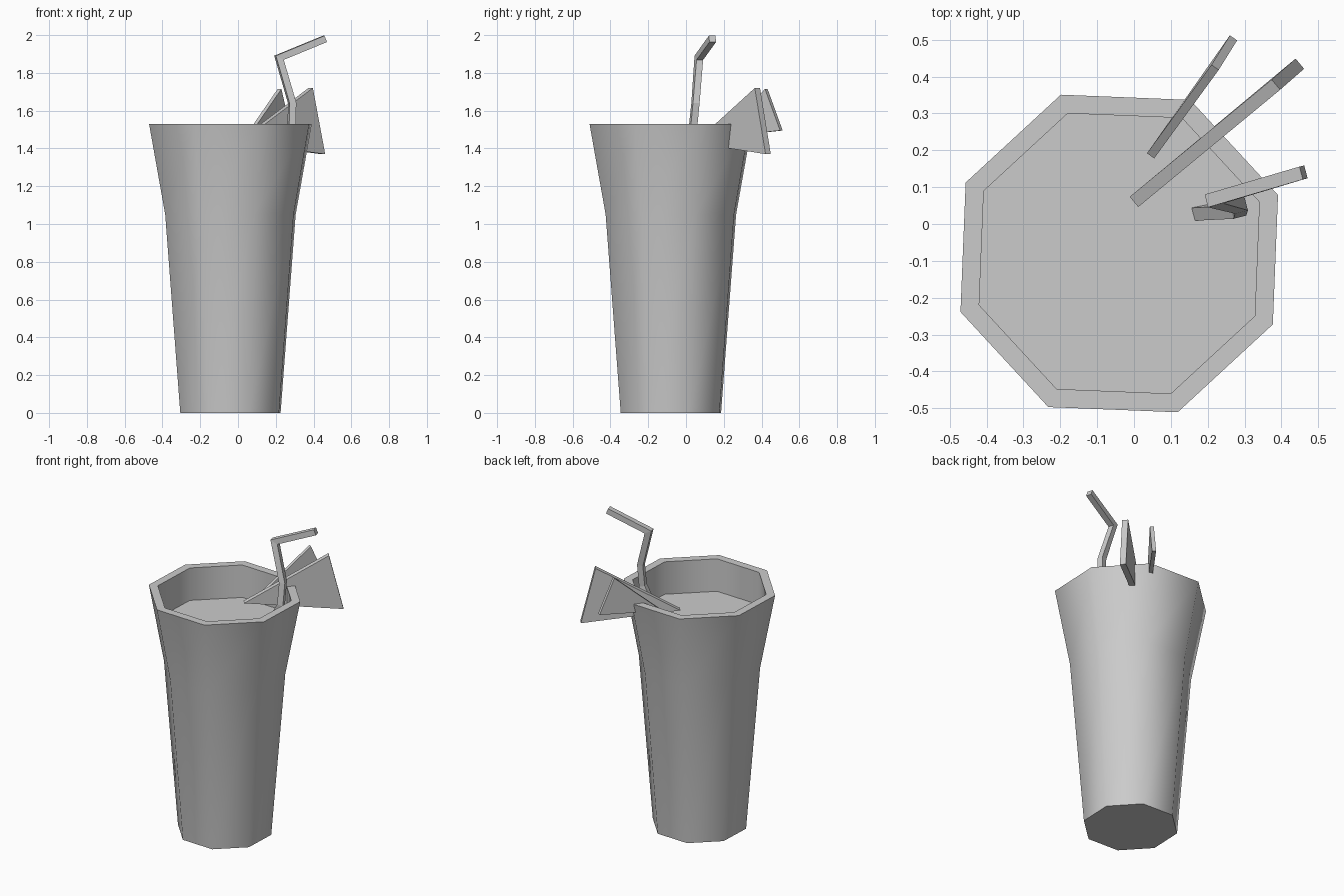
import bpy, bmesh, math
from mathutils import Vector

cube = bpy.data.objects.get("Cube")
if cube:
    bpy.data.objects.remove(cube, do_unlink=True)

grey = bpy.data.materials.new("plain_grey")
grey.use_nodes = True
colour = (0.6, 0.6, 0.6, 1)
grey.diffuse_color = colour
grey.node_tree.nodes["Principled BSDF"].inputs["Base Color"].default_value = colour

SIDES = 8
TURN = math.radians(20.2)
CENTRE = Vector((-0.04, -0.08, 0))


def finish(name, bm, smooth=False):
    bmesh.ops.recalc_face_normals(bm, faces=bm.faces)
    mesh = bpy.data.meshes.new(name)
    bm.to_mesh(mesh)
    bm.free()
    mesh.materials.append(grey)
    obj = bpy.data.objects.new(name, mesh)
    bpy.context.collection.objects.link(obj)
    if smooth:
        bpy.ops.object.select_all(action="DESELECT")
        obj.select_set(True)
        bpy.context.view_layer.objects.active = obj
        bpy.ops.object.shade_smooth_by_angle(angle=math.radians(50))
    return obj


def bridge(bm, rings):
    """Join neighbouring rings of vertices with quads."""
    for a, b in zip(rings, rings[1:]):
        n = len(a)
        for i in range(n):
            j = (i + 1) % n
            bm.faces.new((a[i], a[j], b[j], b[i]))


def lathe(name, profile):
    """Turn (radius, height) pairs into a capped eight-sided solid."""
    bm = bmesh.new()
    rings = []
    for r, z in profile:
        ring = []
        for i in range(SIDES):
            a = TURN + math.tau * i / SIDES
            ring.append(bm.verts.new(CENTRE + Vector((r * math.cos(a), r * math.sin(a), z))))
        rings.append(ring)
    bridge(bm, rings)
    bm.faces.new(rings[0])
    bm.faces.new(rings[-1])
    return finish(name, bm, smooth=True)


def slice_wedge(name, corners, thickness):
    """Triangular fruit slice standing upright."""
    tip, top, outer = (Vector(c) for c in corners)
    run = outer - tip
    side = Vector((-run.y, run.x, 0)).normalized() * thickness / 2
    bm = bmesh.new()
    rings = [[bm.verts.new(c + side * s) for c in (tip, top, outer)] for s in (-1, 1)]
    bridge(bm, rings)
    for ring in rings:
        bm.faces.new(ring)
    return finish(name, bm)


def sweep_square(name, path, width):
    """Square tube along a path with mitred bends."""
    pts = [Vector(p) for p in path]
    bm = bmesh.new()
    rings = []
    side = Vector((-0.25, 0.97, 0)).normalized()
    for i, p in enumerate(pts):
        before = (p - pts[i - 1]).normalized() if i else (pts[1] - p).normalized()
        after = (pts[i + 1] - p).normalized() if i < len(pts) - 1 else before
        tangent = (before + after).normalized()
        up = tangent.cross(side).normalized() / max(tangent.dot(after), 0.4)
        h = width / 2
        rings.append([bm.verts.new(p + side * h * u + up * h * v)
                      for u, v in ((-1, -1), (1, -1), (1, 1), (-1, 1))])
    bridge(bm, rings)
    bm.faces.new(rings[0])
    bm.faces.new(rings[-1])
    return finish(name, bm)


# Glass with a thick rim, closed inside by the drink surface
lathe("glass", [(0.283, 0), (0.368, 1.05), (0.459, 1.53), (0.405, 1.53), (0.405, 1.32)])

# Fruit slices cutting through the rim
slice_wedge("large_slice", [(0, 0.06, 1.43), (0.385, 0.378, 1.72), (0.45, 0.435, 1.37)], 0.036)
slice_wedge("small_slice", [(0.045, 0.185, 1.46), (0.22, 0.425, 1.715), (0.27, 0.505, 1.495)], 0.024)

# Bent drinking straw
sweep_square("straw", [(0.17, 0.03, 1.3), (0.283, 0.036, 1.5), (0.287, 0.05, 1.64),
                       (0.217, 0.068, 1.88), (0.46, 0.14, 1.98)], 0.036)
